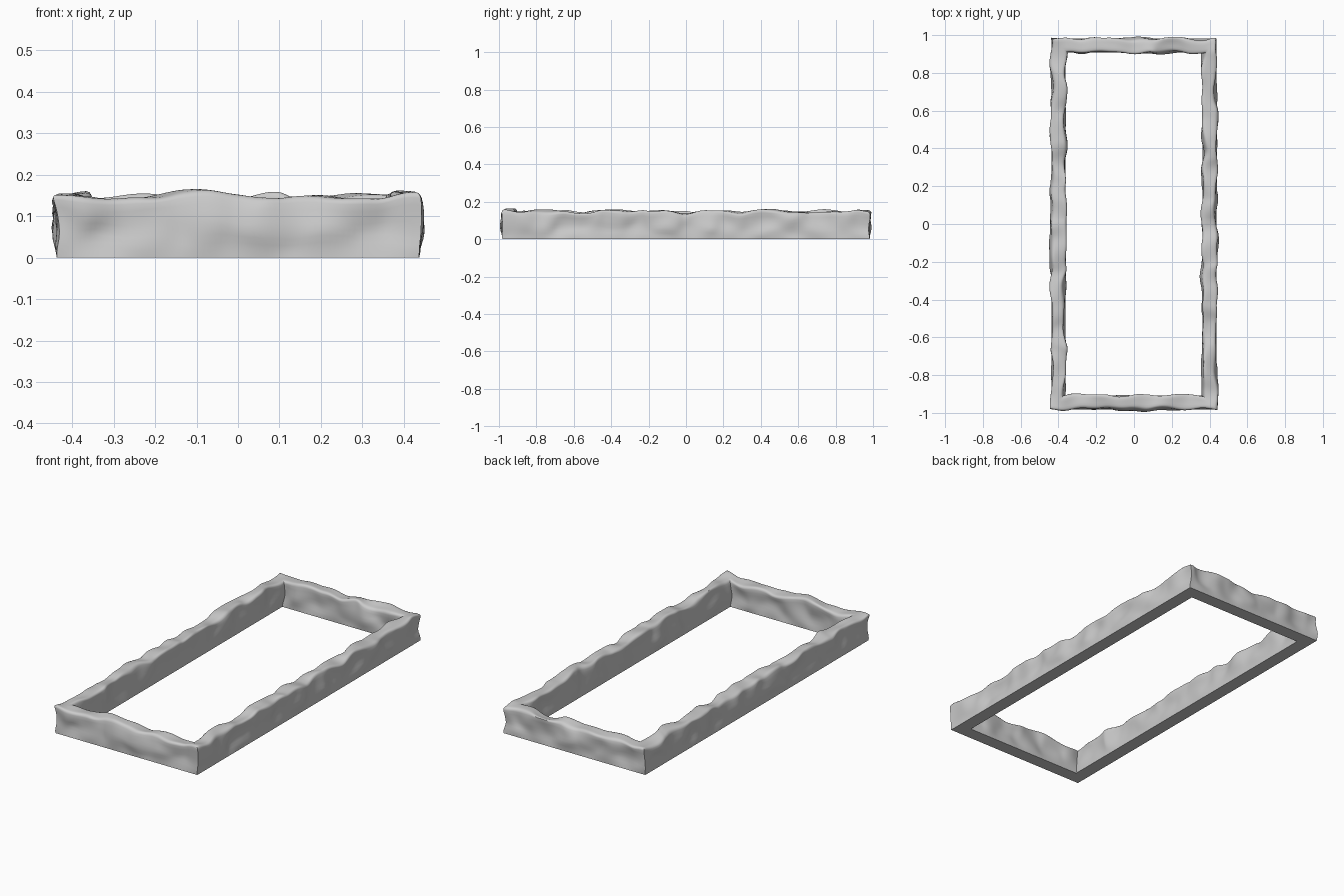
import bpy, bmesh, math
from mathutils import Vector, noise

if "Cube" in bpy.data.objects:
    bpy.data.objects.remove(bpy.data.objects["Cube"])

CX, CY, HALF, TOP = 0.400, 0.945, 0.037, 0.147   # bar centreline, half width, height
R = 0.014                                        # rounding of the top edges

# Cross-section from inner foot over the top to outer foot: (offset outwards, z)
left = [(-HALF, (TOP - R) * i / 8) for i in range(9)]
arc = [(-HALF + R - R * math.cos(a), TOP - R + R * math.sin(a))
       for a in (math.radians(d) for d in (30, 60, 90))]
half = left + arc
mid = [(-HALF + R + (2 * HALF - 2 * R) * i / 4, TOP) for i in range(1, 4)]
profile = half + mid + [(-o, z) for o, z in reversed(half)]

# Stations around the rectangle: signed fractions of the half sizes
corners = [(-1, -1), (1, -1), (1, 1), (-1, 1)]
stations = []
for i, (a, b) in enumerate(corners):
    c, d = corners[(i + 1) % 4]
    n = 64 if a != c else 140
    stations += [(a + (c - a) * k / n, b + (d - b) * k / n) for k in range(n)]


def worn(p):
    """Push a point about with soft noise, fading to nothing at the flat base."""
    fade = min(1.0, p.z / 0.06)
    v = noise.noise_vector(p * 9.0 + Vector((3.1, 7.7, 1.3)))
    return p + Vector((v.x * 0.020, v.y * 0.020, v.z * 0.020)) * fade


# Sweep the section around the rectangle with mitred corners
bm = bmesh.new()
rings = []
for sx, sy in stations:
    rings.append([bm.verts.new(worn(Vector((sx * (CX + o), sy * (CY + o), z))))
                  for o, z in profile])
m = len(profile)
for i, ring in enumerate(rings):
    nxt = rings[(i + 1) % len(rings)]
    for j in range(m):                            # last strip is the flat underside
        k = (j + 1) % m
        bm.faces.new((ring[j], ring[k], nxt[k], nxt[j]))
bmesh.ops.recalc_face_normals(bm, faces=bm.faces)
mesh = bpy.data.meshes.new("stone_border")
bm.to_mesh(mesh)
bm.free()

border = bpy.data.objects.new("stone_border", mesh)
bpy.context.collection.objects.link(border)
bpy.context.view_layer.objects.active = border
border.select_set(True)
bpy.ops.object.shade_smooth_by_angle(angle=math.radians(45))
